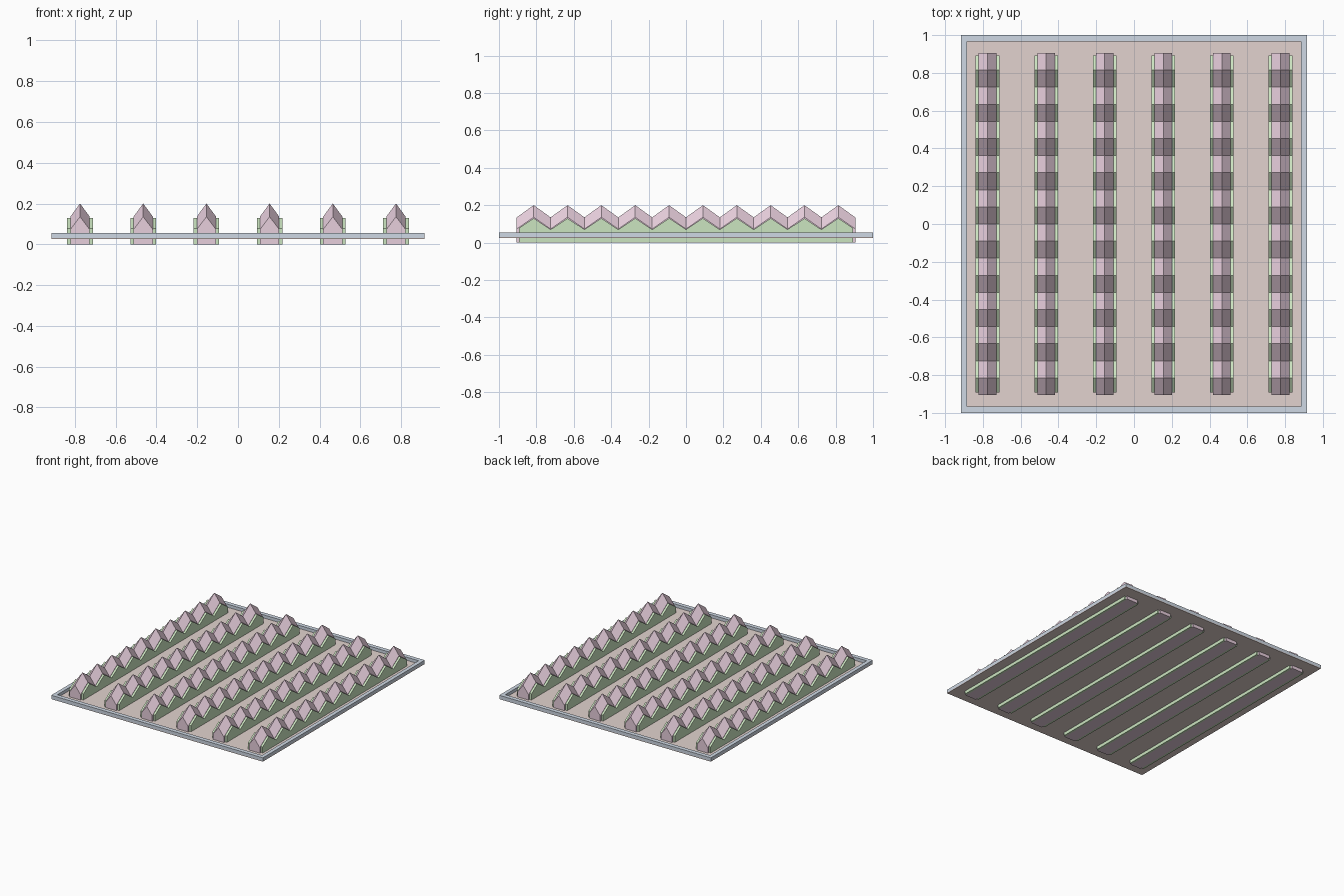
import bpy, bmesh

if "Cube" in bpy.data.objects:
    bpy.data.objects.remove(bpy.data.objects["Cube"])

ROWS, PEAKS = 6, 10
PITCH, STEP = 0.31, 0.181          # row spacing, peak spacing
HALF = PEAKS * STEP / 2


def material(name, rgb):
    m = bpy.data.materials.new(name)
    m.diffuse_color = (*rgb, 1)
    m.use_nodes = True
    m.node_tree.nodes["Principled BSDF"].inputs["Base Color"].default_value = m.diffuse_color
    return m


def finish(name, bm, mat):
    bmesh.ops.recalc_face_normals(bm, faces=bm.faces)
    me = bpy.data.meshes.new(name)
    bm.to_mesh(me)
    bm.free()
    me.materials.append(mat)
    ob = bpy.data.objects.new(name, me)
    bpy.context.collection.objects.link(ob)
    return ob


def loft(bm, sections, closed=False):
    """Skin a list of equal cross-sections, capping the ends if open."""
    rings = [[bm.verts.new(p) for p in s] for s in sections]
    n = len(rings[0])
    pairs = list(zip(rings, rings[1:]))
    if closed:
        pairs.append((rings[-1], rings[0]))
    else:
        bm.faces.new(rings[0])
        bm.faces.new(rings[-1])
    for a, b in pairs:
        for i in range(n):
            j = (i + 1) % n
            bm.faces.new((a[i], a[j], b[j], b[i]))


def zigzag(end_trim=0.0):
    """(y, lift) along a row; lift is 0 in valleys and 1 on peaks."""
    pts = [(-HALF + k * STEP / 2, k % 2) for k in range(2 * PEAKS + 1)]
    lift = end_trim / (STEP / 2)
    pts[0], pts[-1] = (-HALF + end_trim, lift), (HALF - end_trim, lift)
    return pts


pink = material("pink", (0.80, 0.62, 0.72))
green = material("green", (0.60, 0.78, 0.53))
blue = material("blue_grey", (0.62, 0.69, 0.78))
tan = material("tan", (0.76, 0.65, 0.62))

# Floor sheet
bm = bmesh.new()
loft(bm, [[(-0.915, -1, z), (0.915, -1, z), (0.915, 1, z), (-0.915, 1, z)]
          for z in (0.025, 0.031)])
finish("floor", bm, tan)

# Raised rim around the floor
bm = bmesh.new()
loft(bm, [[(sx * x, sy * y, z) for x, y, z in
           ((0.915, 1, 0.027), (0.915, 1, 0.055),
            (0.885, 0.967, 0.055), (0.885, 0.967, 0.027))]
          for sx, sy in ((-1, -1), (1, -1), (1, 1), (-1, 1))], closed=True)
finish("rim", bm, blue)

# Gabled zigzag ridge, and the lower zigzag boards on its two sides
bm = bmesh.new()
loft(bm, [[(-0.047, y, 0), (0.047, y, 0), (0.047, y, 0.073 + 0.063 * t),
           (0, y, 0.135 + 0.065 * t), (-0.047, y, 0.073 + 0.063 * t)]
          for y, t in zigzag()])
ridge = finish("ridge", bm, pink)

bm = bmesh.new()
for s in (-1, 1):
    loft(bm, [[(s * 0.046, y, 0), (s * 0.063, y, 0),
               (s * 0.063, y, 0.07 + 0.06 * t), (s * 0.046, y, 0.07 + 0.06 * t)]
              for y, t in zigzag(0.013)])
boards = finish("side_boards", bm, green)

# Repeat the row across the floor
for i in range(ROWS):
    for part in (ridge, boards):
        ob = part if i == 0 else bpy.data.objects.new(part.name, part.data)
        if i:
            bpy.context.collection.objects.link(ob)
        ob.location.x = (i - (ROWS - 1) / 2) * PITCH
